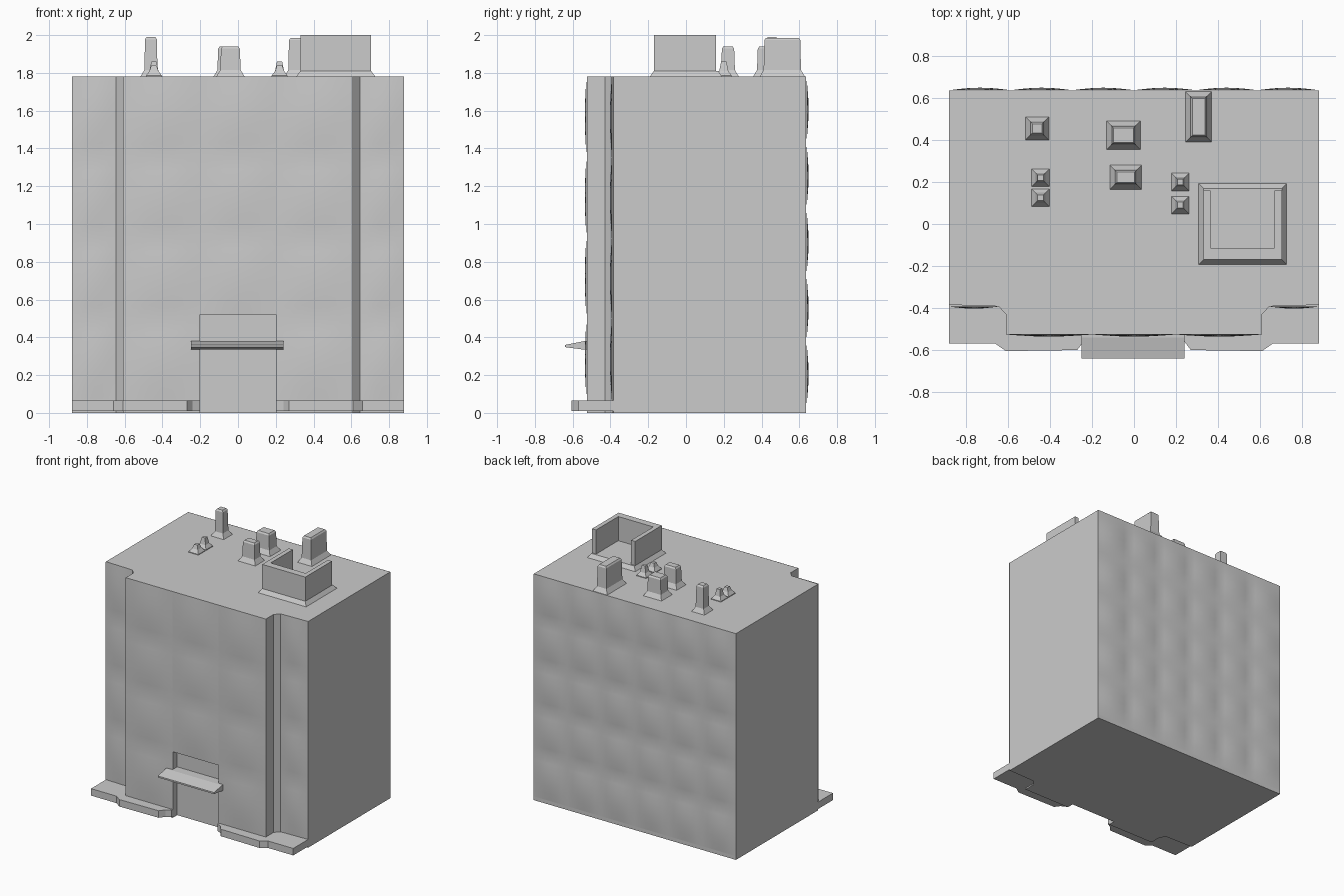
import bpy, bmesh, math

if "Cube" in bpy.data.objects:
    bpy.data.objects.remove(bpy.data.objects["Cube"])

ROOF = 1.78


def make_object(name, bm):
    bmesh.ops.recalc_face_normals(bm, faces=bm.faces[:])
    mesh = bpy.data.meshes.new(name)
    bm.to_mesh(mesh)
    bm.free()
    ob = bpy.data.objects.new(name, mesh)
    bpy.context.collection.objects.link(ob)
    return ob


def loft(name, loops):
    """Skin a stack of equal-length closed loops and cap both ends."""
    bm = bmesh.new()
    rings = [[bm.verts.new(p) for p in loop] for loop in loops]
    for a, b in zip(rings, rings[1:]):
        for i in range(len(a)):
            j = (i + 1) % len(a)
            bm.faces.new((a[i], a[j], b[j], b[i]))
    bm.faces.new(rings[0])
    bm.faces.new(rings[-1])
    return make_object(name, bm)


def extrude(name, outline, z0, z1):
    return loft(name, [[(x, y, z) for x, y in outline] for z in (z0, z1)])


def rect(x0, x1, y0, y1, z, grow=0.0):
    return [(x0 - grow, y0 - grow, z), (x1 + grow, y0 - grow, z),
            (x1 + grow, y1 + grow, z), (x0 - grow, y1 + grow, z)]


def chimney(name, x0, x1, y0, y1, top, flare=0.025):
    """Roof post with a flashing that flares out at its foot."""
    return loft(name, [rect(x0, x1, y0, y1, ROOF - 0.01, flare),
                       rect(x0, x1, y0, y1, ROOF, flare),
                       rect(x0, x1, y0, y1, ROOF + 0.035, 0.004),
                       rect(x0, x1, y0, y1, top - 0.012),
                       rect(x0, x1, y0, y1, top, -0.008)])


def relief(name, x0, x1, z0, z1, y, depth, cols, rows, n=6):
    """Wall skin with a soft bulge in every window bay."""
    bm = bmesh.new()
    grid = []
    for r in range(rows * n + 1):
        row = []
        for c in range(cols * n + 1):
            s = abs(math.sin(math.pi * c / n) * math.sin(math.pi * r / n))
            row.append(bm.verts.new((x0 + (x1 - x0) * c / (cols * n),
                                     y + depth * s,
                                     z0 + (z1 - z0) * r / (rows * n))))
        grid.append(row)
    for a, b in zip(grid, grid[1:]):
        for i in range(len(a) - 1):
            f = (a[i], a[i + 1], b[i + 1], b[i])
            bm.faces.new(f if depth < 0 else f[::-1])
    mesh = bpy.data.meshes.new(name)
    bm.to_mesh(mesh)
    bm.free()
    ob = bpy.data.objects.new(name, mesh)
    bpy.context.collection.objects.link(ob)
    for p in mesh.polygons:
        p.use_smooth = True
    return ob


# Main block: projecting centre, set-back wings, door recess cut out
half = [(0.61, -0.525), (0.61, -0.43), (0.645, -0.392), (0.88, -0.385), (0.88, 0.636)]
body = extrude("building_body", half + [(-x, y) for x, y in reversed(half)], 0.0, ROOF)
cutter = extrude("door_cutter", [(-0.2, -0.8), (0.2, -0.8), (0.2, -0.47), (-0.2, -0.47)], -0.1, 0.52)
mod = body.modifiers.new("door_recess", 'BOOLEAN')
mod.operation = 'DIFFERENCE'
mod.solver = 'EXACT'
mod.object = cutter
bpy.context.view_layer.objects.active = body
bpy.ops.object.modifier_apply(modifier=mod.name)
bpy.data.objects.remove(cutter)

# Softly bulging window bays on the front and back
relief("front_bays_middle", -0.2, 0.2, 0.52, ROOF, -0.526, -0.010, 1, 3)
relief("front_bays_left", -0.61, -0.2, 0.07, ROOF, -0.526, -0.010, 1, 4)
relief("front_bays_right", 0.2, 0.61, 0.07, ROOF, -0.526, -0.010, 1, 4)
relief("wing_bays_left", -0.88, -0.645, 0.07, ROOF, -0.393, -0.010, 1, 4)
relief("wing_bays_right", 0.645, 0.88, 0.07, ROOF, -0.393, -0.010, 1, 4)
relief("back_bays", -0.88, 0.88, 0.03, ROOF, 0.637, 0.012, 6, 5)

# Plinth on both sides of the door
for name, s in (("plinth_left", -1), ("plinth_right", 1)):
    outline = [(0.88, -0.36), (0.88, -0.57), (0.66, -0.57), (0.61, -0.605),
               (0.27, -0.6), (0.24, -0.56), (0.2, -0.54), (0.2, -0.47), (0.6, -0.36)]
    extrude(name, [(s * x, y) for x, y in outline], 0.01, 0.065)

# Door canopy, thinning toward its front edge
section = [(-0.46, 0.335), (-0.54, 0.335), (-0.64, 0.348), (-0.64, 0.36), (-0.54, 0.38), (-0.46, 0.38)]
loft("door_canopy", [[(x, y, z) for y, z in section] for x in (-0.25, 0.24)])

# Rooftop enclosure: three walls around an open back, flared foot
loft("enclosure_base", [rect(0.33, 0.705, -0.17, 0.17, ROOF - 0.01, 0.022),
                        rect(0.33, 0.705, -0.17, 0.17, ROOF, 0.022),
                        rect(0.33, 0.705, -0.17, 0.17, ROOF + 0.03)])
walls = [(0.33, -0.17), (0.705, -0.17), (0.705, 0.16), (0.67, 0.16),
         (0.67, -0.115), (0.365, -0.115), (0.365, 0.16), (0.33, 0.16)]
extrude("enclosure_walls", walls, ROOF + 0.02, 2.0)

# Chimneys and small vents
chimney("chimney_tall", 0.27, 0.345, 0.415, 0.605, 1.985)
chimney("chimney_middle_back", -0.105, 0.005, 0.38, 0.465, 1.94)
chimney("chimney_middle_front", -0.09, 0.01, 0.19, 0.255, 1.94)
chimney("chimney_thin", -0.492, -0.43, 0.425, 0.485, 1.99)
for i, (x, y, top) in enumerate([(-0.445, 0.22, 1.86), (-0.445, 0.125, 1.84),
                                 (0.22, 0.2, 1.86), (0.22, 0.09, 1.84)]):
    loft(f"vent_{i + 1}", [rect(x, x, y, y, ROOF - 0.01, 0.042),
                           rect(x, x, y, y, ROOF + 0.005, 0.042),
                           rect(x, x, y, y, ROOF + 0.03, 0.024),
                           rect(x, x, y, y, top, 0.014)])
